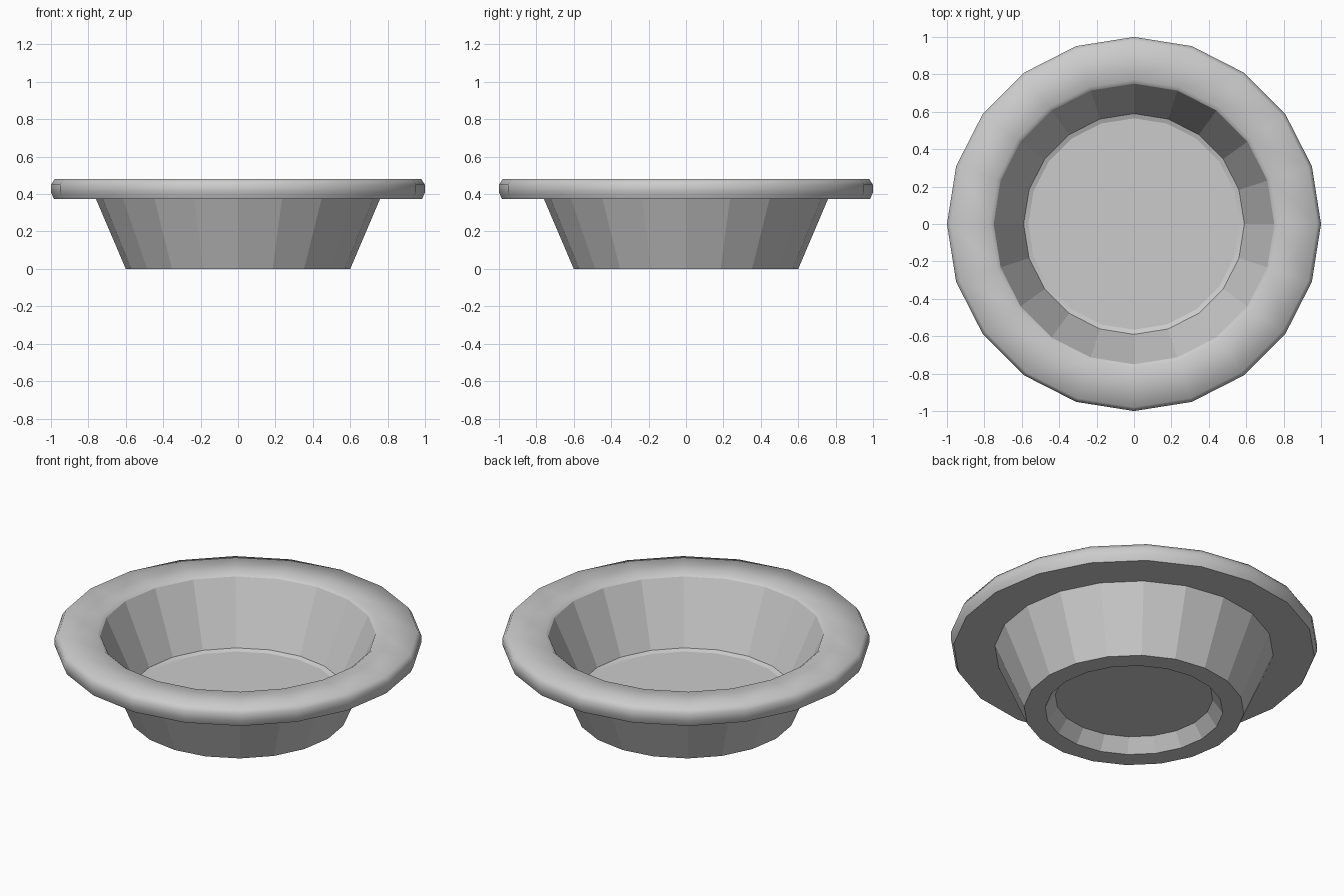
import bpy
import bmesh
from math import cos, sin, tau

if "Cube" in bpy.data.objects:
    bpy.data.objects.remove(bpy.data.objects["Cube"])

SIDES = 20

clay = bpy.data.materials.new("plain_grey")
clay.use_nodes = True
GREY = (0.6, 0.6, 0.6, 1)
clay.diffuse_color = GREY
clay.node_tree.nodes["Principled BSDF"].inputs["Base Color"].default_value = GREY

# Dish profile (radius, height, band above is smooth), underside centre to inside floor
profile = [
    (0.43, 0.08, False),   # recess ceiling edge
    (0.485, 0.0, False),   # recess mouth
    (0.60, 0.0, False),    # foot
    (0.76, 0.375, False),  # outer wall meets the rim
    (0.985, 0.375, True),  # rim, lower edge
    (1.0, 0.41, True),
    (1.0, 0.45, True),
    (0.98, 0.48, True),    # rim, upper edge
    (0.77, 0.48, True),    # lip
    (0.75, 0.465, False),  # inner wall
    (0.59, 0.11, True),
    (0.565, 0.10, False),  # inside floor
]

bm = bmesh.new()
rings = [[bm.verts.new((r * cos(tau * i / SIDES), r * sin(tau * i / SIDES), z))
          for i in range(SIDES)] for r, z, _ in profile]
for low, high, point in zip(rings, rings[1:], profile):
    for i in range(SIDES):
        j = (i + 1) % SIDES
        face = bm.faces.new((low[i], low[j], high[j], high[i]))
        face.smooth = point[2]
bm.faces.new(rings[0][::-1])
bm.faces.new(rings[-1])

# Crisp edge where the rim meets its flat underside
under = rings[4]
for i in range(SIDES):
    bm.edges.get((under[i], under[(i + 1) % SIDES])).smooth = False

mesh = bpy.data.meshes.new("dish")
bm.to_mesh(mesh)
bm.free()
mesh.materials.append(clay)
dish = bpy.data.objects.new("dish", mesh)
bpy.context.collection.objects.link(dish)
